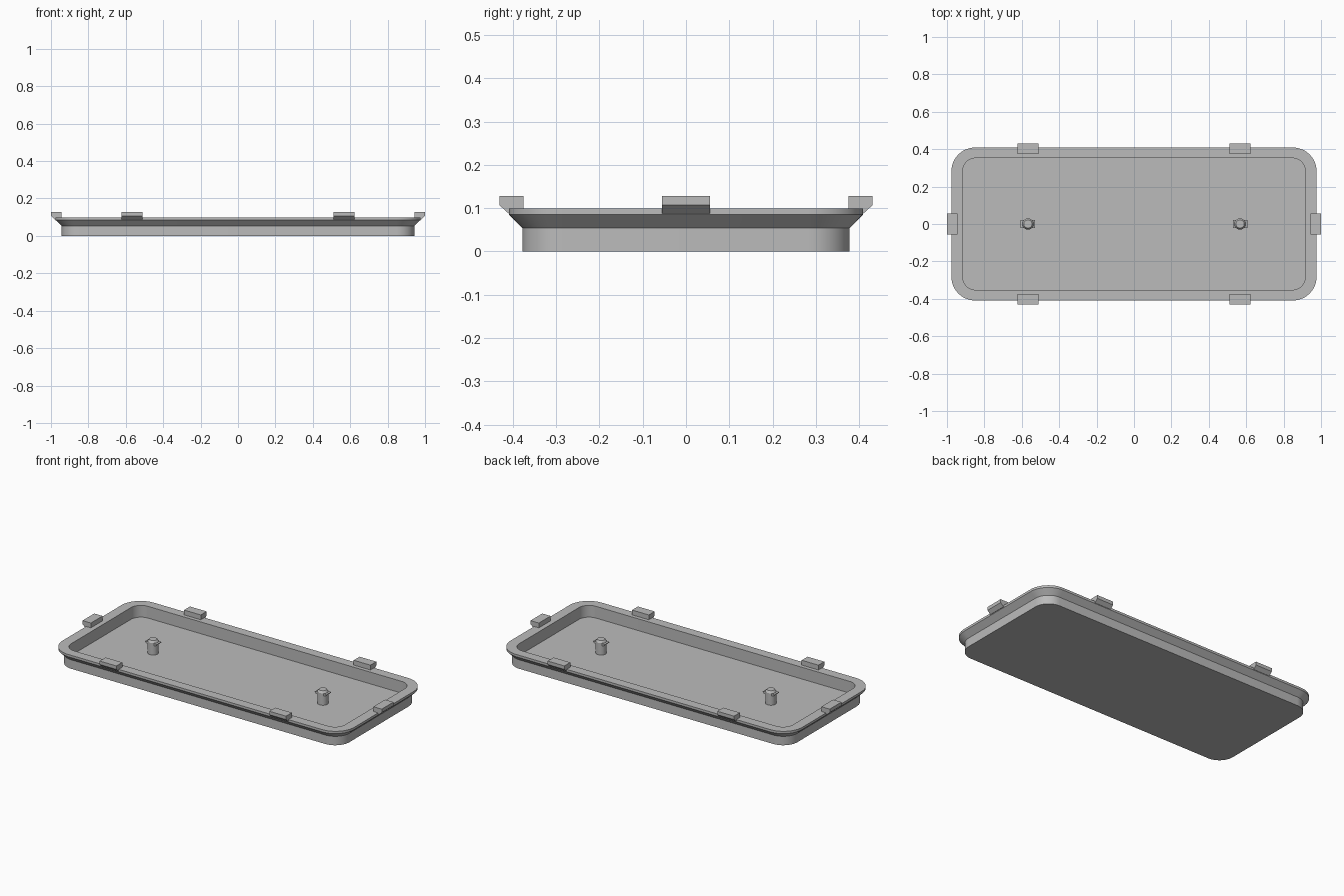
import bpy, bmesh, math

if "Cube" in bpy.data.objects:
    bpy.data.objects.remove(bpy.data.objects["Cube"])

grey = bpy.data.materials.new("light grey plastic")
grey.diffuse_color = (0.5, 0.5, 0.5, 1)
grey.use_nodes = True
grey.node_tree.nodes["Principled BSDF"].inputs["Base Color"].default_value = grey.diffuse_color


def finish(name, bm, loc=(0, 0, 0), rot=0.0, smooth=True):
    bmesh.ops.recalc_face_normals(bm, faces=bm.faces)
    mesh = bpy.data.meshes.new(name)
    bm.to_mesh(mesh)
    bm.free()
    mesh.materials.append(grey)
    ob = bpy.data.objects.new(name, mesh)
    bpy.context.collection.objects.link(ob)
    ob.location = loc
    ob.rotation_euler.z = rot
    if smooth:
        bpy.context.view_layer.objects.active = ob
        ob.select_set(True)
        bpy.ops.object.shade_smooth_by_angle(angle=math.radians(30))
        ob.select_set(False)
    return ob


def rounded_ring(bm, hx, hy, r, z, steps=12):
    """Ring of vertices on a rounded rectangle."""
    ring = []
    for q, (sx, sy) in enumerate([(1, 1), (-1, 1), (-1, -1), (1, -1)]):
        for i in range(steps + 1):
            a = math.pi / 2 * (q + i / steps)
            ring.append(bm.verts.new((sx * (hx - r) + r * math.cos(a),
                                      sy * (hy - r) + r * math.sin(a), z)))
    return ring


def loft(bm, rings):
    """Join successive rings and cap both ends."""
    for a, b in zip(rings, rings[1:]):
        n = len(a)
        for i in range(n):
            j = (i + 1) % n
            bm.faces.new((a[i], a[j], b[j], b[i]))
    bm.faces.new(rings[0])
    bm.faces.new(rings[-1])


# Tray: straight base, flared rim, then down the inner wall to the floor
bm = bmesh.new()
section = [(0.943, 0.378, 0.095, 0.0), (0.943, 0.378, 0.095, 0.054),
           (0.976, 0.409, 0.127, 0.085), (0.976, 0.409, 0.127, 0.099),
           (0.915, 0.352, 0.067, 0.099), (0.915, 0.352, 0.067, 0.028)]
loft(bm, [rounded_ring(bm, *s) for s in section])
finish("tray", bm)


# Rim tabs: chamfered block, local +x points outwards
def rim_tab(name, loc, rot):
    profile = [(-0.056, 0.088), (-0.021, 0.088), (0.0, 0.107),
               (0.0, 0.128), (-0.056, 0.128)]
    bm = bmesh.new()
    loft(bm, [[bm.verts.new((x, y, z)) for x, z in profile]
              for y in (-0.056, 0.056)])
    finish(name, bm, loc, rot, smooth=False)


for s, side in ((1, "right"), (-1, "left")):
    rim_tab(side + "_end_tab", (s, 0, 0), 0 if s > 0 else math.pi)
    rim_tab(side + "_back_tab", (s * 0.567, 0.431, 0), math.pi / 2)
    rim_tab(side + "_front_tab", (s * 0.567, -0.431, 0), -math.pi / 2)

    # Post with a tapered tip, standing on the floor
    bm = bmesh.new()
    loft(bm, [[bm.verts.new((r * math.cos(math.tau * i / 32),
                             r * math.sin(math.tau * i / 32), z))
               for i in range(32)]
              for r, z in ((0.03, 0.027), (0.03, 0.1), (0.022, 0.112))])
    finish(side + "_post", bm, (s * 0.567, 0, 0))

    # Snap lips on both sides of the post
    for d, end in ((1, "outer"), (-1, "inner")):
        bm = bmesh.new()
        lip = [(0.02, 0.084), (0.032, 0.086), (0.039, 0.092),
               (0.039, 0.096), (0.02, 0.1)]
        loft(bm, [[bm.verts.new((d * x, y, z)) for x, z in lip]
                  for y in (-0.022, 0.022)])
        finish(side + "_post_" + end + "_lip", bm, (s * 0.567, 0, 0), smooth=False)
